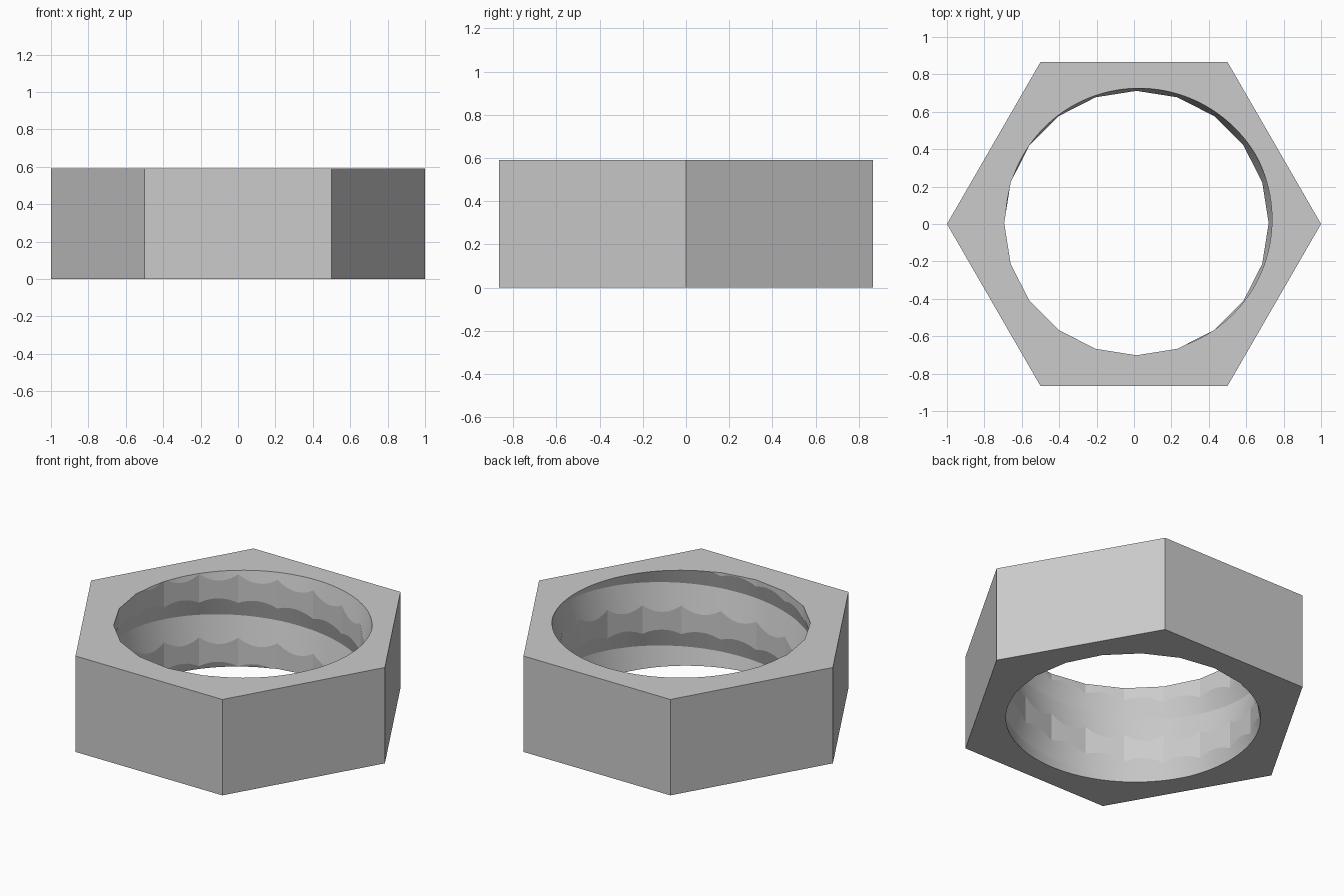
import bpy, bmesh, math
from mathutils import Vector

if "Cube" in bpy.data.objects:
    bpy.data.objects.remove(bpy.data.objects["Cube"])

H = 0.59                      # nut height
PITCH = 0.39                  # thread rise per turn
SEG, SIDES = 120, 20          # smooth groove steps, flat crest sides
CX, CY = 0.013, 0.005         # bore centre
CREST, ROOT = 0.707, 0.735    # crest corner radius, groove radius
LOW, HIGH = 0.22, 0.32        # groove flank slopes below and above the root


def crest_radius(a):
    step = 2 * math.pi / SIDES
    return CREST * math.cos(step / 2) / math.cos(a % step - step / 2)


def column(bm, i):
    """One slice of the thread profile: root, crest bottom, crest top, next root."""
    a = 2 * math.pi * i / SEG
    z = H + PITCH * (i / SEG - 30 / 360)
    rc = crest_radius(a)
    depth = ROOT - rc
    pts = [(ROOT, z), (rc, z + depth / HIGH),
           (rc, z + PITCH - depth / LOW), (ROOT, z + PITCH)]
    return [bm.verts.new((CX + r * math.cos(a), CY + r * math.sin(a), h)) for r, h in pts]


bm = bmesh.new()

# threaded bore: helical sheet, flat on the crest and smooth in the groove
prev = column(bm, -4 * SEG)
for i in range(-4 * SEG + 1, 2 * SEG + 1):
    cur = column(bm, i)
    for k in range(3):
        f = bm.faces.new((prev[k], prev[k + 1], cur[k + 1], cur[k]))
        f.smooth = k != 1
    prev = cur
bmesh.ops.remove_doubles(bm, verts=bm.verts[:], dist=1e-5)

# trim the bore to the nut height
for z, n in ((0, -1), (H, 1)):
    bmesh.ops.bisect_plane(bm, geom=bm.verts[:] + bm.edges[:] + bm.faces[:], dist=1e-6,
                           plane_co=(0, 0, z), plane_no=(0, 0, n), clear_outer=True)

# top and bottom faces around the bore
rings = []
for z in (0, H):
    rim = [e for e in bm.edges if e.is_boundary and all(abs(v.co.z - z) < 1e-4 for v in e.verts)]
    ring = [bm.verts.new((math.cos(j * math.pi / 3), math.sin(j * math.pi / 3), z)) for j in range(6)]
    outer = [bm.edges.new((ring[j], ring[(j + 1) % 6])) for j in range(6)]
    bmesh.ops.triangle_fill(bm, edges=rim + outer, use_beauty=True,
                            normal=Vector((0, 0, 1 if z else -1)))
    rings.append(ring)

# six outer sides
lo, hi = rings
for j in range(6):
    k = (j + 1) % 6
    bm.faces.new((lo[j], lo[k], hi[k], hi[j]))
bmesh.ops.recalc_face_normals(bm, faces=bm.faces[:])

mesh = bpy.data.meshes.new("hex_nut")
bm.to_mesh(mesh)
bm.free()
nut = bpy.data.objects.new("hex_nut", mesh)
bpy.context.collection.objects.link(nut)

steel = bpy.data.materials.new("grey steel")
steel.diffuse_color = (0.6, 0.6, 0.6, 1)
steel.use_nodes = True
steel.node_tree.nodes["Principled BSDF"].inputs["Base Color"].default_value = steel.diffuse_color
mesh.materials.append(steel)

# smooth groove, crisp thread and hex edges
bpy.context.view_layer.objects.active = nut
nut.select_set(True)
bpy.ops.object.shade_smooth_by_angle(angle=math.radians(8))
